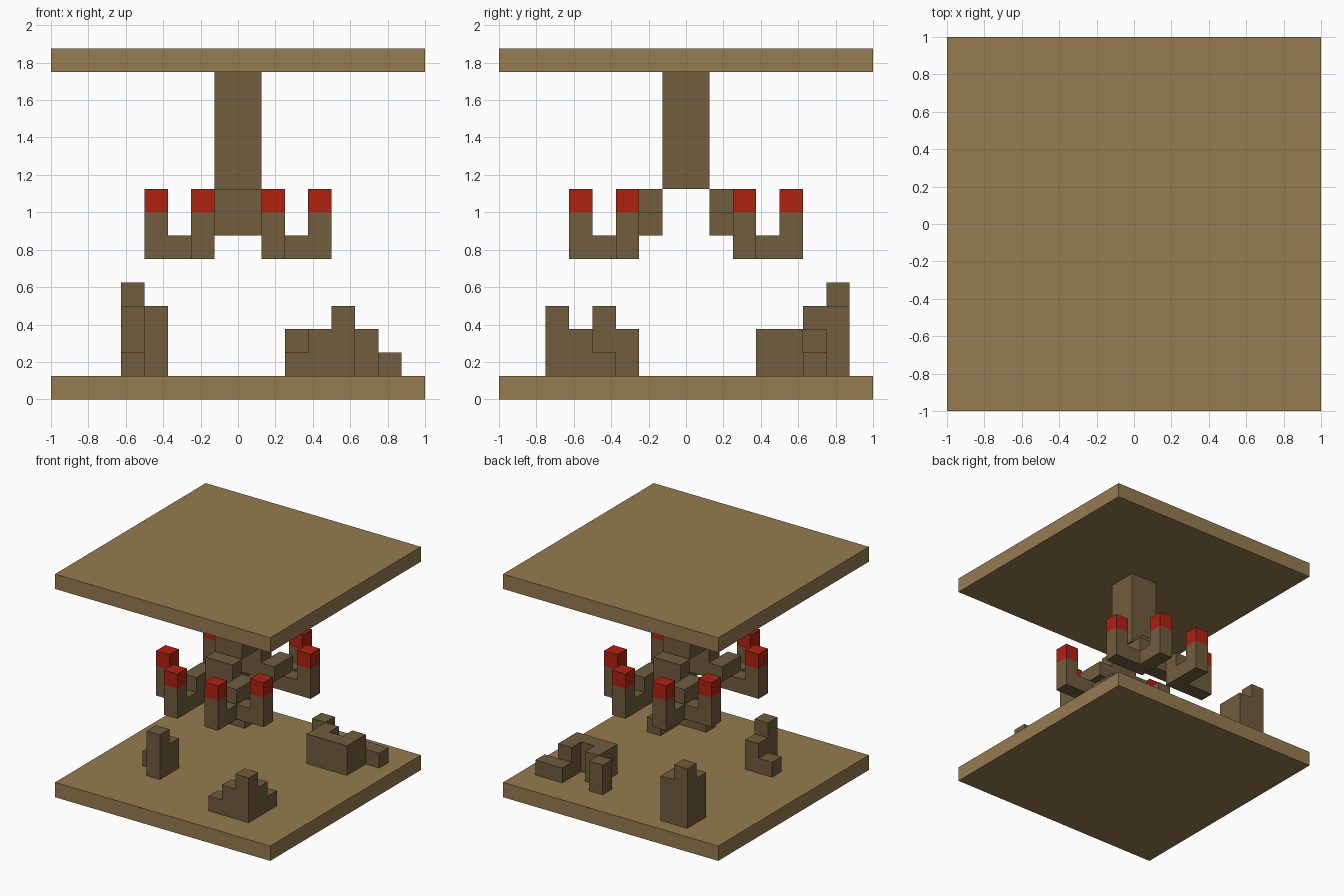
import bpy
import bmesh
from mathutils import Matrix, Vector

cube = bpy.data.objects.get("Cube")
if cube:
    bpy.data.objects.remove(cube)

U = 0.125  # one block


def make_material(name, color):
    mat = bpy.data.materials.new(name)
    mat.use_nodes = True
    mat.diffuse_color = (*color, 1)
    mat.node_tree.nodes["Principled BSDF"].inputs["Base Color"].default_value = (*color, 1)
    return mat


tan = make_material("tan stone", (0.305, 0.198, 0.08))
brown = make_material("dark brown stone", (0.162, 0.109, 0.047))
red = make_material("red tip", (0.43, 0.016, 0.005))


def blocks(name, mat, boxes):
    """One object from boxes given as (low corner, high corner) in blocks."""
    bm = bmesh.new()
    for low, high in boxes:
        a, b = Vector(low) * U, Vector(high) * U
        size = Vector([abs(v) for v in b - a])
        bmesh.ops.create_cube(bm, size=1, matrix=Matrix.Translation((a + b) / 2) @ Matrix.Diagonal((*size, 1)))
    mesh = bpy.data.meshes.new(name)
    bm.to_mesh(mesh)
    bm.free()
    mesh.materials.append(mat)
    obj = bpy.data.objects.new(name, mesh)
    bpy.context.collection.objects.link(obj)
    return obj


def rock(name, columns):
    """Rock on the floor from (x0, x1, y0, y1, top) columns."""
    blocks(name, brown, [((x0, y0, 1), (x1, y1, top)) for x0, x1, y0, y1, top in columns])


# Floor, ceiling and hanging column
blocks("floor_slab", tan, [((-8, -8, 0), (8, 8, 1))])
blocks("ceiling_slab", tan, [((-8, -8, 14), (8, 8, 15))])
blocks("hanging_column", brown, [((-1, -1, 9), (1, 1, 14))])

# Crossbars and four L-shaped arms, each with two red-tipped posts
for sy, end in ((-1, "front"), (1, "back")):
    blocks(end + "_crossbar", brown, [((-1, sy, 7), (1, 2 * sy, 9))])
    for sx, side in ((-1, "right"), (1, "left")):
        def m(x, y, z):
            return (sx * x, sy * y, z)
        blocks(f"{end}_{side}_arm", brown, [
            (m(1, 1, 7), m(2, 3, 8)),
            (m(1, 2, 6), m(3, 3, 7)),
            (m(1, 3, 6), m(2, 4, 7)),
            (m(3, 2, 6), m(4, 3, 8)),
            (m(1, 4, 6), m(2, 5, 8))])
        blocks(f"{end}_{side}_tips", red, [
            (m(3, 2, 8), m(4, 3, 9)),
            (m(1, 4, 8), m(2, 5, 9))])

# Rocks standing on the floor
rock("front_right_rock", [(-4, -3, -4, -3, 4), (-4, -3, -3, -2, 3), (-5, -4, -3, -2, 2)])
rock("front_left_rock", [(4, 5, -6, -5, 4), (3, 4, -6, -5, 3), (2, 3, -6, -5, 2),
                         (4, 5, -5, -4, 3), (4, 5, -4, -3, 2)])
rock("back_left_rock", [(3, 6, 3, 4, 3), (5, 6, 4, 5, 3), (5, 7, 5, 6, 2),
                        (3, 4, 4, 5, 3), (2, 3, 5, 6, 3)])
rock("back_right_rock", [(-5, -4, 6, 7, 5), (-4, -3, 6, 7, 4), (-5, -3, 5, 6, 4)])
